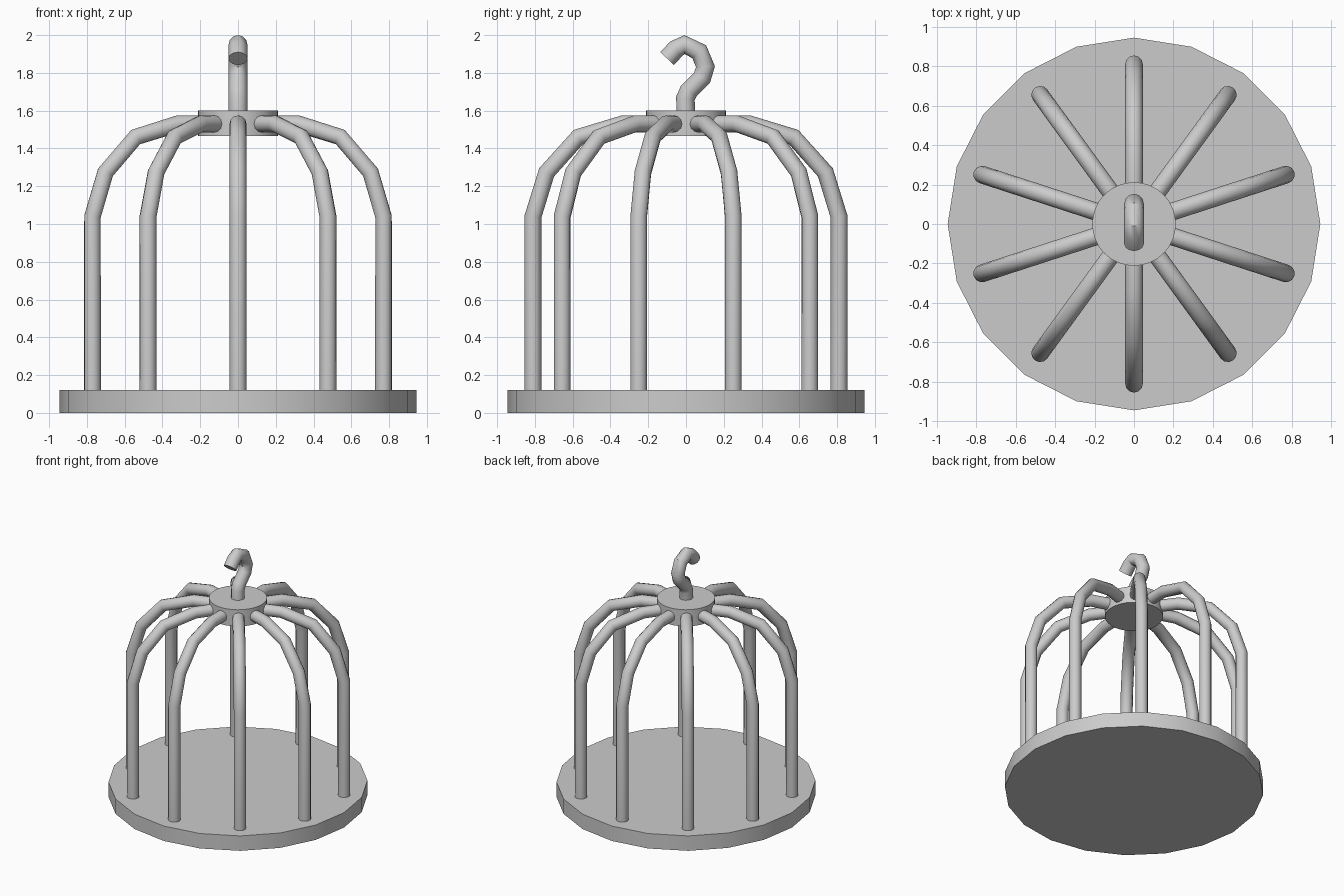
import bpy
import math

if "Cube" in bpy.data.objects:
    bpy.data.objects.remove(bpy.data.objects["Cube"])


def smooth(obj, angle=40):
    bpy.ops.object.select_all(action='DESELECT')
    obj.select_set(True)
    bpy.context.view_layer.objects.active = obj
    bpy.ops.object.shade_smooth_by_angle(angle=math.radians(angle))


def disc(name, radius, z0, z1, sides):
    bpy.ops.mesh.primitive_cylinder_add(vertices=sides, radius=radius, depth=z1 - z0,
                                        location=(0, 0, (z0 + z1) / 2))
    obj = bpy.context.object
    obj.name = name
    smooth(obj)
    return obj


def tube(name, path, radius, angle=0.0):
    """Sweep a round section along a (y, z) path, turned about z, as a mesh."""
    curve = bpy.data.curves.new(name, 'CURVE')
    curve.dimensions = '3D'
    curve.bevel_depth = radius
    curve.bevel_resolution = 4
    curve.use_fill_caps = True
    spline = curve.splines.new('POLY')
    spline.points.add(len(path) - 1)
    for point, (y, z) in zip(spline.points, path):
        point.co = (0, y, z, 1)
    obj = bpy.data.objects.new(name, curve)
    bpy.context.collection.objects.link(obj)
    obj.rotation_euler.z = angle
    bpy.ops.object.select_all(action='DESELECT')
    obj.select_set(True)
    bpy.context.view_layer.objects.active = obj
    bpy.ops.object.convert(target='MESH')
    obj = bpy.context.object
    smooth(obj)
    return obj


# Floor and top hub
disc("cage_base", 0.945, 0.0, 0.12, 20)
disc("top_hub", 0.212, 1.466, 1.6, 32)

# Ten bent bars
bar_path = [(0.81, 0.10), (0.81, 1.04), (0.738, 1.273), (0.57, 1.46),
            (0.335, 1.53), (0.15, 1.53)]
for i in range(10):
    tube(f"cage_bar_{i + 1}", bar_path, 0.045, i * math.tau / 10)

# Hanging hook
hook_path = [(0.0, 1.55), (-0.003, 1.665), (0.015, 1.705), (0.085, 1.775),
             (0.103, 1.833), (0.07, 1.912), (-0.008, 1.95), (-0.053, 1.926),
             (-0.10, 1.876)]
tube("hanging_hook", hook_path, 0.05)
